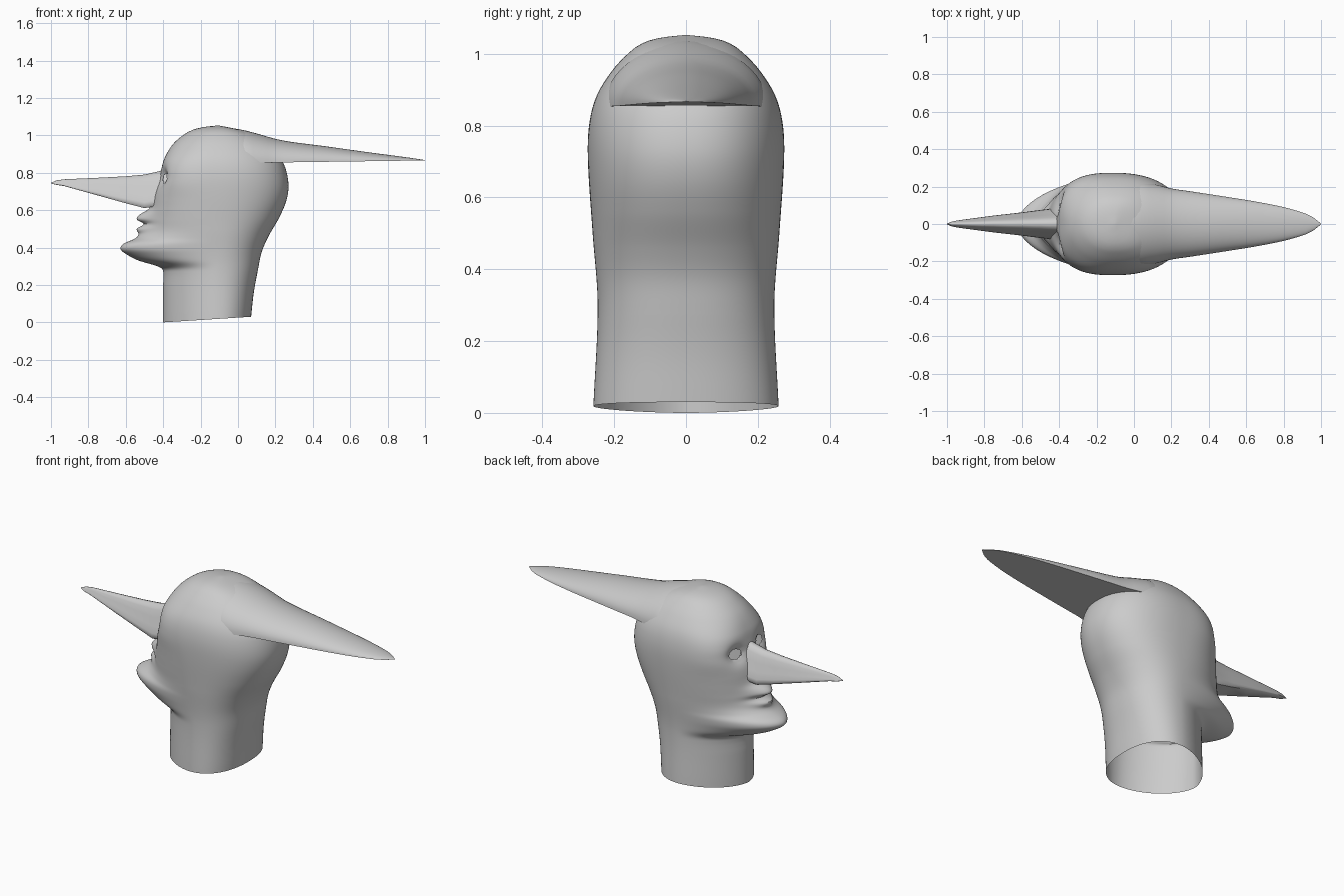
import bpy, bmesh, math

if "Cube" in bpy.data.objects:
    bpy.data.objects.remove(bpy.data.objects["Cube"])


def loft(name, rings, cap_start=False, cap_end=False, angle=40, edit=None):
    """Skin closed rings of equal point count into one smooth object."""
    bm = bmesh.new()
    rows = [[bm.verts.new(p) for p in r] for r in rings]
    n = len(rows[0])
    for a, b in zip(rows, rows[1:]):
        for i in range(n):
            j = (i + 1) % n
            bm.faces.new((a[i], a[j], b[j], b[i]))
    if cap_start:
        bm.faces.new(rows[0][::-1])
    if cap_end:
        bm.faces.new(rows[-1])
    if edit:
        edit(bm)
    bmesh.ops.recalc_face_normals(bm, faces=bm.faces[:])
    me = bpy.data.meshes.new(name)
    bm.to_mesh(me)
    bm.free()
    ob = bpy.data.objects.new(name, me)
    bpy.context.collection.objects.link(ob)
    bpy.ops.object.select_all(action='DESELECT')
    ob.select_set(True)
    bpy.context.view_layer.objects.active = ob
    bpy.ops.object.shade_smooth_by_angle(angle=math.radians(angle))
    return ob


def curve(knots, t):
    """Smooth (Hermite) curve through (position, value) knots."""
    n = len(knots)
    t = min(max(t, knots[0][0]), knots[-1][0])
    i = max(k for k in range(n - 1) if knots[k][0] <= t)

    def slope(k):
        (a, u), (b, v) = knots[max(k - 1, 0)], knots[min(k + 1, n - 1)]
        return (v - u) / (b - a)
    (a, u), (b, v) = knots[i], knots[i + 1]
    h = b - a
    s = (t - a) / h
    return (u * (2 * s ** 3 - 3 * s * s + 1) + v * (3 * s * s - 2 * s ** 3)
            + h * slope(i) * (s ** 3 - 2 * s * s + s) + h * slope(i + 1) * (s ** 3 - s * s))


# Head and neck profiles along the height
FRONT = [(0, -.40), (.2, -.40), (.28, -.402), (.30, -.43), (.33, -.53), (.36, -.59),
         (.39, -.627), (.42, -.612), (.45, -.545), (.49, -.498), (.55, -.475), (.61, -.463),
         (.66, -.453), (.72, -.435), (.77, -.42), (.82, -.41), (.88, -.392), (.95, -.35),
         (1.0, -.295), (1.03, -.24), (1.045, -.18), (1.052, -.115)]
BACK = [(0, .07), (.15, .085), (.3, .11), (.38, .128), (.46, .163), (.56, .22), (.65, .258),
        (.73, .27), (.82, .255), (.88, .225), (.95, .165), (1.0, .09), (1.03, .01), (1.052, -.10)]
WIDTH = [(0, .258), (.3, .246), (.5, .26), (.7, .273), (.8, .27), (.88, .25), (.95, .208),
         (1.0, .162), (1.03, .12), (1.045, .07), (1.052, .008)]
SQUARE = [(0, 1.7), (.28, 1.7), (.40, 1.78), (.55, 2.1), (.66, 2.3), (.76, 2.7), (.84, 2.7),
          (.95, 2.2), (1.052, 2)]
LIPS = [(.42, 0), (.45, -.003), (.47, -.015), (.50, -.05), (.525, -.022), (.55, -.066),
        (.575, -.058), (.605, -.015), (.64, 0)]
EYE_Y, EYE_Z, EYE_A, EYE_B = .108, .772, .04, .026
XC, N = -.11, 128


def head_ring(z):
    xf, xb, w = curve(FRONT, z), curve(BACK, z), curve(WIDTH, z)
    ring = []
    for i in range(N):
        a = 2 * math.pi * i / N
        c, s = math.cos(a), math.sin(a)
        n = curve(SQUARE, z) if c < 0 else 2.3
        r = (abs(c) ** n + abs(s) ** n) ** (-1 / n)
        x = XC + abs(c) * r * ((xf - XC) if c < 0 else (xb - XC))
        y = w * s * r
        if c < 0:
            x += curve(LIPS, z) * math.exp(-(y / .075) ** 2)
            # eye sockets
            x += .035 * math.exp(-((abs(y) - EYE_Y) / .05) ** 2 - ((z - EYE_Z) / .045) ** 2)
        # slanted neck rim
        tilt = .03 * (x + .40) / .47 * max(0, 1 - z / .27)
        ring.append((x, y, z + tilt))
    return ring


def cut_eyes(bm):
    """Open the almond eye holes and snap their rims to an ellipse."""
    def rel(co):
        return (abs(co.y) - EYE_Y) / EYE_A, (co.z - EYE_Z) / EYE_B
    gone = [f for f in bm.faces if f.calc_center_median().x < -.3
            and math.hypot(*rel(f.calc_center_median())) < 1]
    bmesh.ops.delete(bm, geom=gone, context='FACES')
    for v in bm.verts:
        if v.is_boundary and .6 < v.co.z < .9:
            u, t = rel(v.co)
            k = math.hypot(u, t)
            v.co.y = math.copysign(EYE_Y + u / k * EYE_A, v.co.y)
            v.co.z = EYE_Z + t / k * EYE_B


LEVELS = [.03 * i for i in range(9)] + [.27 + .0075 * i for i in range(101)]
LEVELS += [1.03, 1.037, 1.043, 1.047, 1.05, 1.052]
loft("head", [head_ring(z) for z in LEVELS], cap_end=True, edit=cut_eyes)

# Long pointed nose: x, top z, bottom z, half width
NOSE = [(-.38, .82, .64, .085), (-.43, .806, .622, .083), (-.50, .79, .611, .075),
        (-.60, .781, .637, .062), (-.75, .773, .679, .045), (-.93, .765, .729, .021),
        (-.97, .759, .735, .014), (-1.0, .747, .743, .003)]
HALF = [(0, 1), (.22, .97), (.42, .84), (.6, .62), (.8, .38), (.97, .18), (1, .07), (.88, 0)]
SECTION = HALF + [(-u, v) for u, v in HALF[:0:-1]]
loft("nose", [[(x, u * w, zb + v * (zt - zb)) for u, v in SECTION] for x, zt, zb, w in NOSE],
     cap_end=True, angle=50)

# Swept-back crest: profiles along x
TOP = [(-.12, 1.046), (0, 1.034), (.1, 1.01), (.2, .981), (.3, .963), (.45, .944), (.65, .916),
       (.8, .896), (.92, .88), (1, .868)]
SIDE = [(-.12, .12), (0, .222), (.1, .215), (.2, .19), (.3, .175), (.45, .152), (.65, .12),
        (.8, .09), (.92, .055), (.96, .034), (1, .002)]
ARC = [math.pi * i / 24 for i in range(25)]
rings = []
for k in range(29):
    x = -.12 + .04 * k
    w, zt, zb = curve(SIDE, x), curve(TOP, x), .852 + .014 * max(x, 0)
    rings.append([(x, w * math.cos(a), zb + (zt - zb) * math.sin(a)) for a in ARC])
loft("crest", rings, cap_start=True, cap_end=True)
